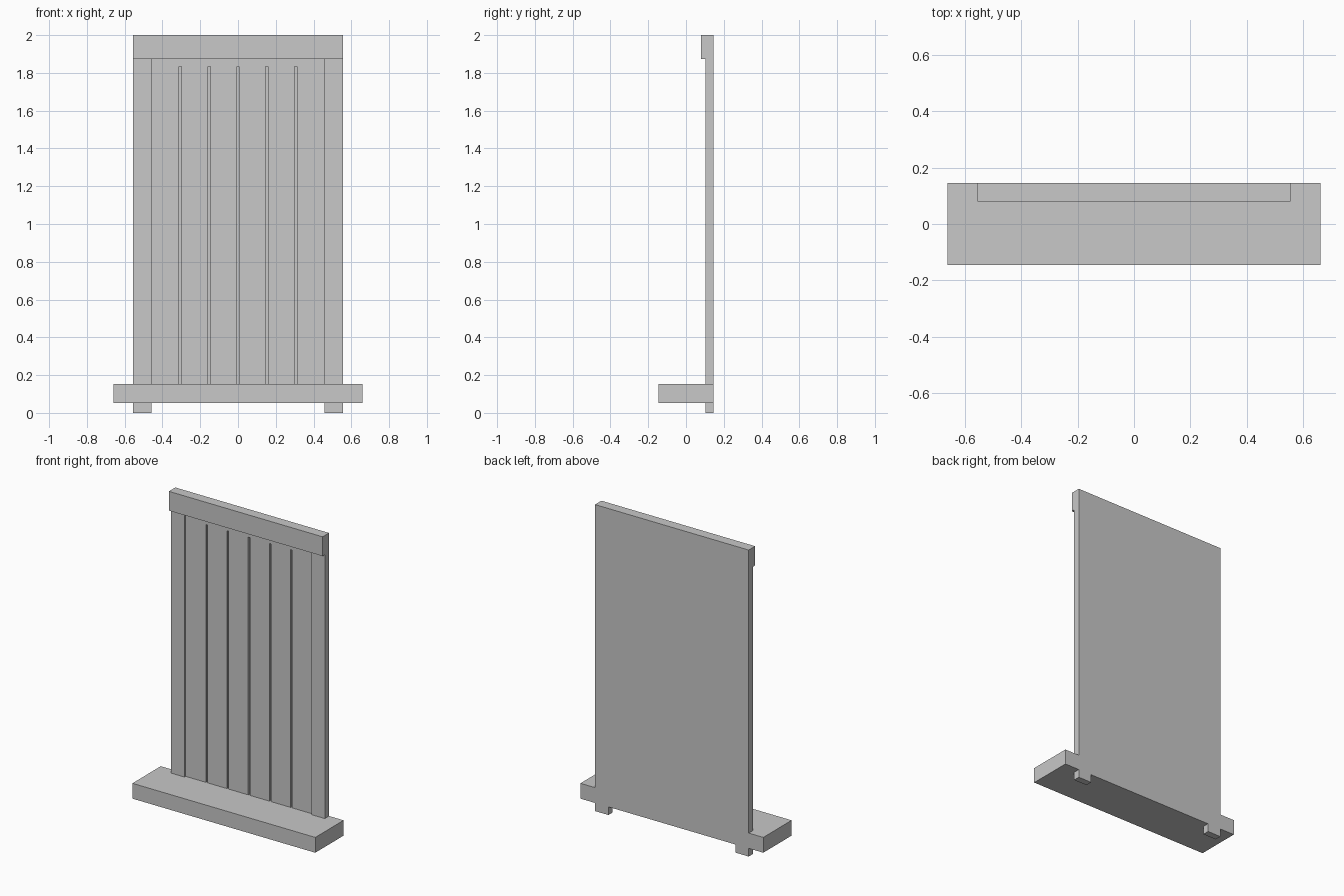
import bpy
import bmesh

cube = bpy.data.objects.get("Cube")
if cube:
    bpy.data.objects.remove(cube, do_unlink=True)

# Single flat colour
grey = bpy.data.materials.new("light grey")
grey.use_nodes = True
colour = (0.58, 0.58, 0.58, 1)
grey.diffuse_color = colour
grey.node_tree.nodes["Principled BSDF"].inputs["Base Color"].default_value = colour

# Shared levels
BACK = 0.146
STILE_FRONT, PANEL_FRONT, GROOVE_BACK = 0.102, 0.114, 0.126
SILL_BOTTOM, SILL_TOP = 0.053, 0.153
GROOVE_TOP, RAIL_BOTTOM, TOP = 1.835, 1.874, 2.0
OUTER, INNER = 0.555, 0.458


def prism(name, outline, z0, z1):
    """Extrude a plan outline (x, y) from z0 up to z1."""
    bm = bmesh.new()
    face = bm.faces.new([bm.verts.new((x, y, z0)) for x, y in outline])
    top = bmesh.ops.extrude_face_region(bm, geom=[face])["geom"]
    verts = [g for g in top if isinstance(g, bmesh.types.BMVert)]
    bmesh.ops.translate(bm, verts=verts, vec=(0, 0, z1 - z0))
    bmesh.ops.recalc_face_normals(bm, faces=bm.faces)
    mesh = bpy.data.meshes.new(name)
    bm.to_mesh(mesh)
    bm.free()
    mesh.materials.append(grey)
    obj = bpy.data.objects.new(name, mesh)
    bpy.context.collection.objects.link(obj)
    return obj


def box(name, x0, x1, y0, y1, z0, z1):
    return prism(name, [(x0, y0), (x1, y0), (x1, y1), (x0, y1)], z0, z1)


# Sill and top rail
box("sill", -0.66, 0.66, -BACK, BACK, SILL_BOTTOM, SILL_TOP)
box("top_rail", -OUTER, OUTER, 0.08, BACK, RAIL_BOTTOM, TOP)

# Stiles with the feet below the sill
for side, s in (("left", 1), ("right", -1)):
    x0, x1 = sorted((s * INNER, s * OUTER))
    box(side + "_stile", x0, x1, STILE_FRONT, BACK, SILL_TOP, RAIL_BOTTOM)
    box(side + "_foot", x0, x1, STILE_FRONT, BACK, 0, SILL_BOTTOM)

# Recessed panel with evenly spaced upright grooves
outline = [(-INNER, PANEL_FRONT)]
half = 0.006
for i in range(-2, 3):
    x = i * INNER / 3
    outline += [(x - half, PANEL_FRONT), (x - half, GROOVE_BACK),
                (x + half, GROOVE_BACK), (x + half, PANEL_FRONT)]
outline += [(INNER, PANEL_FRONT), (INNER, BACK), (-INNER, BACK)]
prism("grooved_panel", outline, SILL_TOP, GROOVE_TOP)

# Plain strip above the grooves
box("panel_head", -INNER, INNER, PANEL_FRONT, BACK, GROOVE_TOP, RAIL_BOTTOM)
